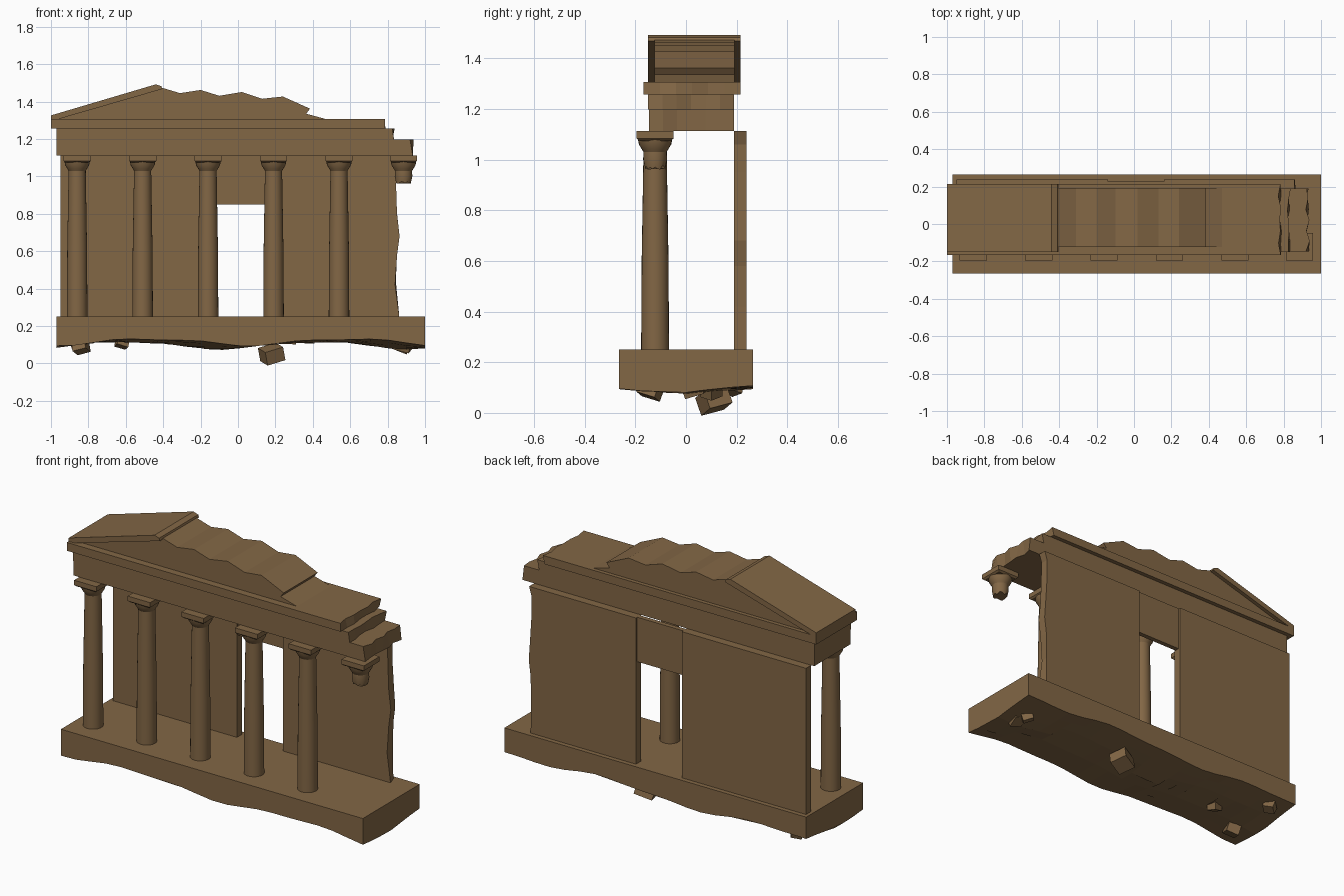
import bpy, bmesh, math, random
from mathutils import Matrix, Vector, Euler

random.seed(4)
if "Cube" in bpy.data.objects:
    bpy.data.objects.remove(bpy.data.objects["Cube"])

stone = bpy.data.materials.new("brown stone")
stone.use_nodes = True
COLOUR = (0.225, 0.135, 0.06, 1)
stone.diffuse_color = COLOUR
stone.node_tree.nodes["Principled BSDF"].inputs["Base Color"].default_value = COLOUR


def finish(name, bm, smooth=False):
    bmesh.ops.recalc_face_normals(bm, faces=bm.faces)
    mesh = bpy.data.meshes.new(name)
    bm.to_mesh(mesh)
    bm.free()
    mesh.materials.append(stone)
    obj = bpy.data.objects.new(name, mesh)
    bpy.context.collection.objects.link(obj)
    if smooth:
        bpy.ops.object.select_all(action='DESELECT')
        obj.select_set(True)
        bpy.context.view_layer.objects.active = obj
        bpy.ops.object.shade_smooth_by_angle(angle=math.radians(30))
    return obj


def loft(name, rings, smooth=False):
    """Skin a list of equal-length rings and cap both ends."""
    bm = bmesh.new()
    loops = [[bm.verts.new(p) for p in ring] for ring in rings]
    for a, b in zip(loops, loops[1:]):
        for i in range(len(a)):
            j = (i + 1) % len(a)
            bm.faces.new((a[i], a[j], b[j], b[i]))
    bm.faces.new(loops[0])
    bm.faces.new(loops[-1])
    return finish(name, bm, smooth)


def front_prism(name, pts, y0, y1):
    return loft(name, [[(x, y, z) for x, z in pts] for y in (y0, y1)])


def box(name, x0, x1, y0, y1, z0, z1):
    return front_prism(name, [(x0, z0), (x1, z0), (x1, z1), (x0, z1)], y0, y1)


def broken_slab(name, x0, end, y0, y1, z0, z1, rough=0.01):
    """Slab with a ragged right end."""
    n = 6
    rings = []
    for z in (z0, z1):
        ragged = [(end + random.uniform(-rough, rough), y0 + (y1 - y0) * i / n, z)
                  for i in range(n + 1)]
        rings.append([(x0, y0, z)] + ragged + [(x0, y1, z)])
    return loft(name, rings)


# Platform with a rough underside
bm = bmesh.new()
bmesh.ops.create_grid(bm, x_segments=20, y_segments=6, size=0.5)
for v in bm.verts:
    v.co = Vector((0.015 + v.co.x * 1.97, v.co.y * 0.53, 0.25))
below = bmesh.ops.extrude_face_region(bm, geom=bm.faces[:])["geom"]
for v in [g for g in below if isinstance(g, bmesh.types.BMVert)]:
    x, y = v.co.x, v.co.y
    inner = 1 - abs(y) / 0.265
    v.co.z = (0.115 - 0.02 * inner + 0.017 * math.cos(6 * x + 3.6 + 3 * y)
              + 0.006 * math.sin(13 * x + 9 * y))
bmesh.ops.dissolve_limit(bm, angle_limit=0.001, verts=bm.verts, edges=bm.edges)
finish("platform", bm)

# Loose rocks under the platform: x, y, z, size
rocks = [(0.18, 0.11, 0.05, 0.1), (0.89, 0.03, 0.1, 0.075), (0.87, 0.1, 0.085, 0.06),
         (-0.62, -0.03, 0.11, 0.06), (-0.84, -0.14, 0.09, 0.075), (-0.85, 0.18, 0.1, 0.06)]
for i, (x, y, z, s) in enumerate(rocks):
    bm = bmesh.new()
    bmesh.ops.create_cube(bm, size=s)
    turn = Euler((0.25, -0.28, 0.35 + i)).to_matrix().to_4x4()
    bmesh.ops.transform(bm, matrix=Matrix.Translation((x, y, z)) @ turn @
                        Matrix.Diagonal((1.05, 1, 0.75, 1)), verts=bm.verts)
    finish(f"rock_{i + 1}", bm)


# Columns: turned shaft and echinus under a flared abacus
SIDES = 24
COL_Y = -0.122


def circle(cx, r, z, rough=0):
    return [(cx + r * math.cos(a), COL_Y + r * math.sin(a), z + random.uniform(-rough, rough))
            for a in (2 * math.pi * k / SIDES for k in range(SIDES))]


def square(cx, h, z):
    return [(cx + sx * h, COL_Y + sy * h, z) for sx, sy in ((-1, -1), (1, -1), (1, 1), (-1, 1))]


def column(name, cx, shaft):
    capital = [(0.046, 1.03), (0.052, 1.04), (0.064, 1.06), (0.068, 1.08)]
    rings = [circle(cx, r, z, k) for r, z, k in shaft]
    rings += [circle(cx, r, z) for r, z in capital]
    loft(name, rings, True)
    loft(name + "_abacus", [square(cx, 0.062, 1.074), square(cx, 0.073, 1.083),
                            square(cx, 0.073, 1.112)])


for i in range(5):
    column(f"column_{i + 1}", -0.86 + 0.35 * i,
           [(0.055, 0.25, 0), (0.053, 0.6, 0), (0.046, 1.02, 0)])
column("hanging_column_stub", 0.885, [(0.04, 0.968, 0.008), (0.047, 1.0, 0)])

# Back wall with a doorway and a ragged right edge
WALL_BACK = 0.238
box("back_wall_right", -0.95, -0.14, 0.19, WALL_BACK, 0.25, 1.112)
box("door_lintel", -0.14, 0.16, 0.198, 0.226, 0.85, 1.112)
edge = [(0.855, 0.25), (0.85, 0.42), (0.855, 0.58), (0.865, 0.68), (0.85, 0.8),
        (0.845, 0.95), (0.85, 1.06), (0.86, 1.112)]
loft("back_wall_left",
     [[(0.16, y, 1.112), (0.16, y, 0.25)] +
      [(x + random.uniform(-0.012, 0.008), y, z) for x, z in edge]
      for y in (0.19, WALL_BACK)])

# Architrave, frieze and cornice, broken in steps
broken_slab("architrave", -0.97, 0.93, -0.147, 0.19, 1.112, 1.198, 0.012)
broken_slab("frieze", -0.97, 0.828, -0.15, 0.19, 1.198, 1.257)
broken_slab("cornice", -1.0, 0.78, -0.167, 0.215, 1.257, 1.306)

# Gable: eroded core and the surviving sloping slab
gable = [(-0.97, 1.305), (-0.43, 1.468), (-0.4, 1.472), (-0.31, 1.445), (-0.2, 1.462),
         (-0.1, 1.431), (0.02, 1.451), (0.13, 1.415), (0.24, 1.427), (0.385, 1.362),
         (0.365, 1.335), (0.475, 1.305)]
front_prism("gable_core", gable, -0.124, 0.192)
front_prism("sloping_cornice", [(-1.0, 1.305), (-0.965, 1.305), (-0.405, 1.467),
                                (-0.41, 1.482), (-0.44, 1.492), (-1.0, 1.326)],
            -0.15, 0.215)
